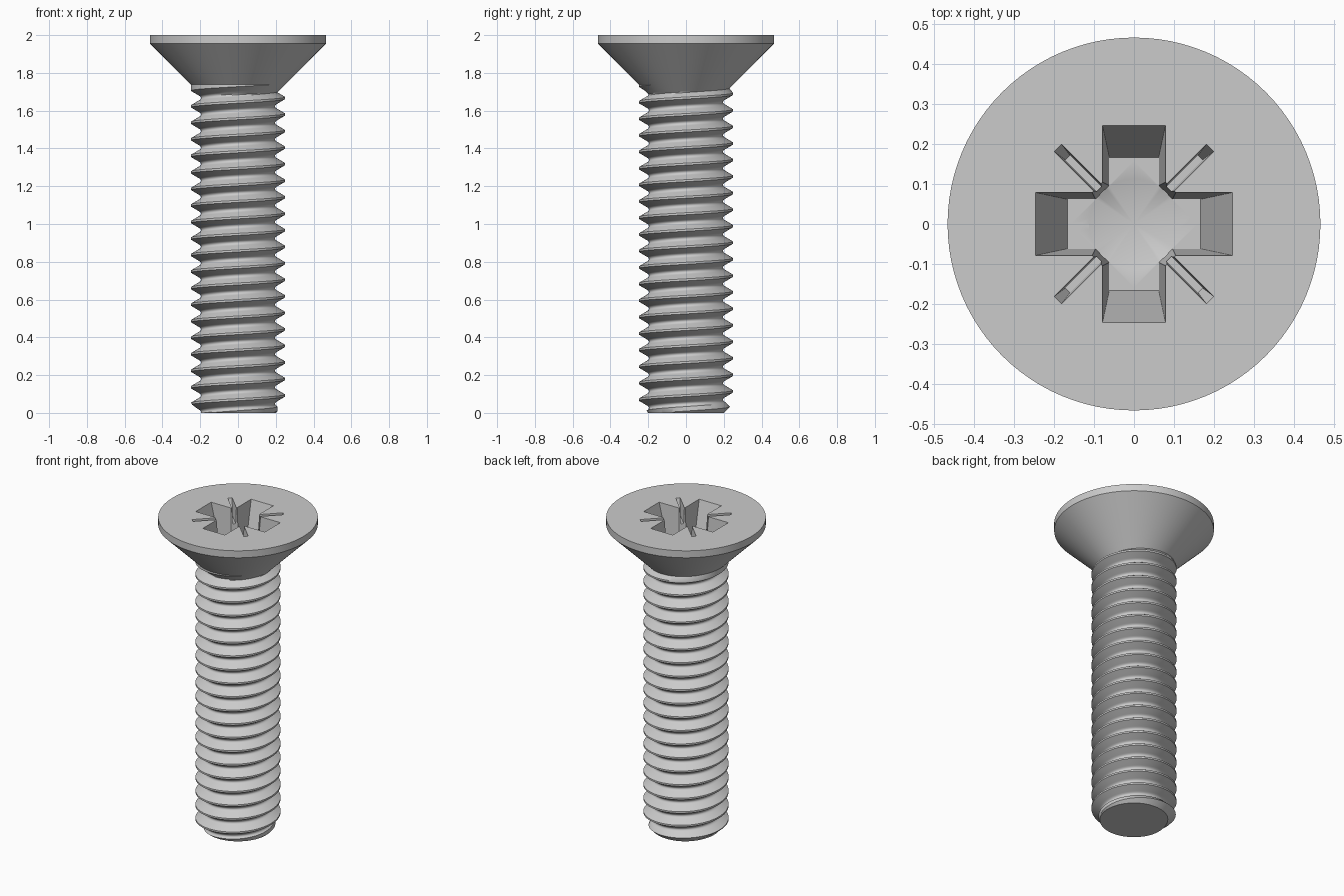
import bpy, bmesh
from math import pi, cos, sin, radians

if "Cube" in bpy.data.objects:
    bpy.data.objects.remove(bpy.data.objects["Cube"])

SEG = 96            # sides around the axis
PITCH = 0.0875
PHASE = 0.0045      # height of a thread crest at +x
NECK = 1.738        # where the cone of the head meets the shank
HEAD_R = 0.467

# Half thread profile: (fraction of pitch from the crest, radius)
HALF = [(0, .249), (.0625, .249), (.333, .209), (.38, .2015), (.44, .1975), (.5, .196)]
STEPS = [u for u, _ in HALF[1:]] + [1 - u for u, _ in HALF[-2:0:-1]]


def thread_radius(angle, z):
    u = ((z - PHASE) / PITCH - angle / (2 * pi)) % 1.0
    u = min(u, 1 - u)
    r = HALF[-1][1]
    for (u0, r0), (u1, r1) in zip(HALF, HALF[1:]):
        if u <= u1:
            r = r0 + (r1 - r0) * (u - u0) / (u1 - u0)
            break
    r = max(r, 0.249 + z - NECK)       # run into the head cone
    return min(r, 0.2 + z)             # chamfered tip


def build_screw():
    bm = bmesh.new()
    rows = []
    # Helical rows of the thread, clamped to the ends of the shank
    for k in range(-2, 22):
        for u in STEPS:
            row = []
            for i in range(SEG + 1):
                a = 2 * pi * i / SEG
                z = PHASE + PITCH * (k + u + i / SEG)
                z = min(max(z, 0.0), NECK)
                r = thread_radius(a, z)
                row.append(bm.verts.new((r * cos(a), r * sin(a), z)))
            rows.append(row)
    # Countersunk head
    for r, z in [(HEAD_R, 1.955), (HEAD_R, 2.0)]:
        rows.append([bm.verts.new((r * cos(2 * pi * i / SEG), r * sin(2 * pi * i / SEG), z))
                     for i in range(SEG + 1)])
    for lo, hi in zip(rows, rows[1:]):
        for i in range(SEG):
            bm.faces.new((lo[i], lo[i + 1], hi[i + 1], hi[i]))
    bmesh.ops.remove_doubles(bm, verts=bm.verts, dist=1e-5)
    # Tip and top caps
    bmesh.ops.holes_fill(bm, edges=[e for e in bm.edges if e.is_boundary], sides=0)
    bmesh.ops.recalc_face_normals(bm, faces=bm.faces)
    return make_object("countersunk_screw", bm)


def make_object(name, bm):
    mesh = bpy.data.meshes.new(name)
    bm.to_mesh(mesh)
    bm.free()
    obj = bpy.data.objects.new(name, mesh)
    bpy.context.collection.objects.link(obj)
    return obj


def frustum(name, top, bottom, depth, turn=0.0):
    """Tapered box cutter; top/bottom are half sizes at the head face and floor."""
    bm = bmesh.new()
    bmesh.ops.create_cube(bm, size=2)
    over = 0.03
    for v in bm.verts:
        t = -over / depth if v.co.z > 0 else 1.0
        x = v.co.x * (top[0] + (bottom[0] - top[0]) * t)
        y = v.co.y * (top[1] + (bottom[1] - top[1]) * t)
        v.co = (x * cos(turn) - y * sin(turn), x * sin(turn) + y * cos(turn), 2.0 - depth * t)
    return make_object(name, bm)


def drill_point(name, r, z, depth):
    """Short cylinder with a conical point."""
    bm = bmesh.new()
    rings = [[bm.verts.new((r * cos(2 * pi * i / 48), r * sin(2 * pi * i / 48), h))
              for i in range(48)] for h in (z, z + 0.05)]
    tip = bm.verts.new((0, 0, z - depth))
    for i in range(48):
        j = (i + 1) % 48
        bm.faces.new((rings[0][i], rings[0][j], rings[1][j], rings[1][i]))
        bm.faces.new((tip, rings[0][j], rings[0][i]))
    bm.faces.new(rings[1])
    bmesh.ops.recalc_face_normals(bm, faces=bm.faces)
    return make_object(name, bm)


screw = build_screw()

# Drive recess: cross arms, corner chamfers, diagonal ticks, pointed centre
cutters = [drill_point("recess_point", 0.113, 1.72, 0.05)]
for n in range(2):
    cutters.append(frustum(f"recess_arm_{n}", (.247, .079), (.167, .062), .28, n * pi / 2))
    cutters.append(frustum(f"recess_tick_{n}", (.27, .013), (.235, .008), .10, pi / 4 + n * pi / 2))
cutters.append(frustum("recess_corners", (.130, .130), (.112, .112), .28, pi / 4))

bpy.context.view_layer.objects.active = screw
screw.select_set(True)
for c in cutters:
    c.hide_render = True
    mod = screw.modifiers.new(c.name, 'BOOLEAN')
    mod.operation = 'DIFFERENCE'
    mod.solver = 'EXACT'
    mod.object = c
    bpy.ops.object.modifier_apply(modifier=mod.name)
for c in cutters:
    bpy.data.objects.remove(c, do_unlink=True)

bpy.ops.object.shade_smooth_by_angle(angle=radians(35))
